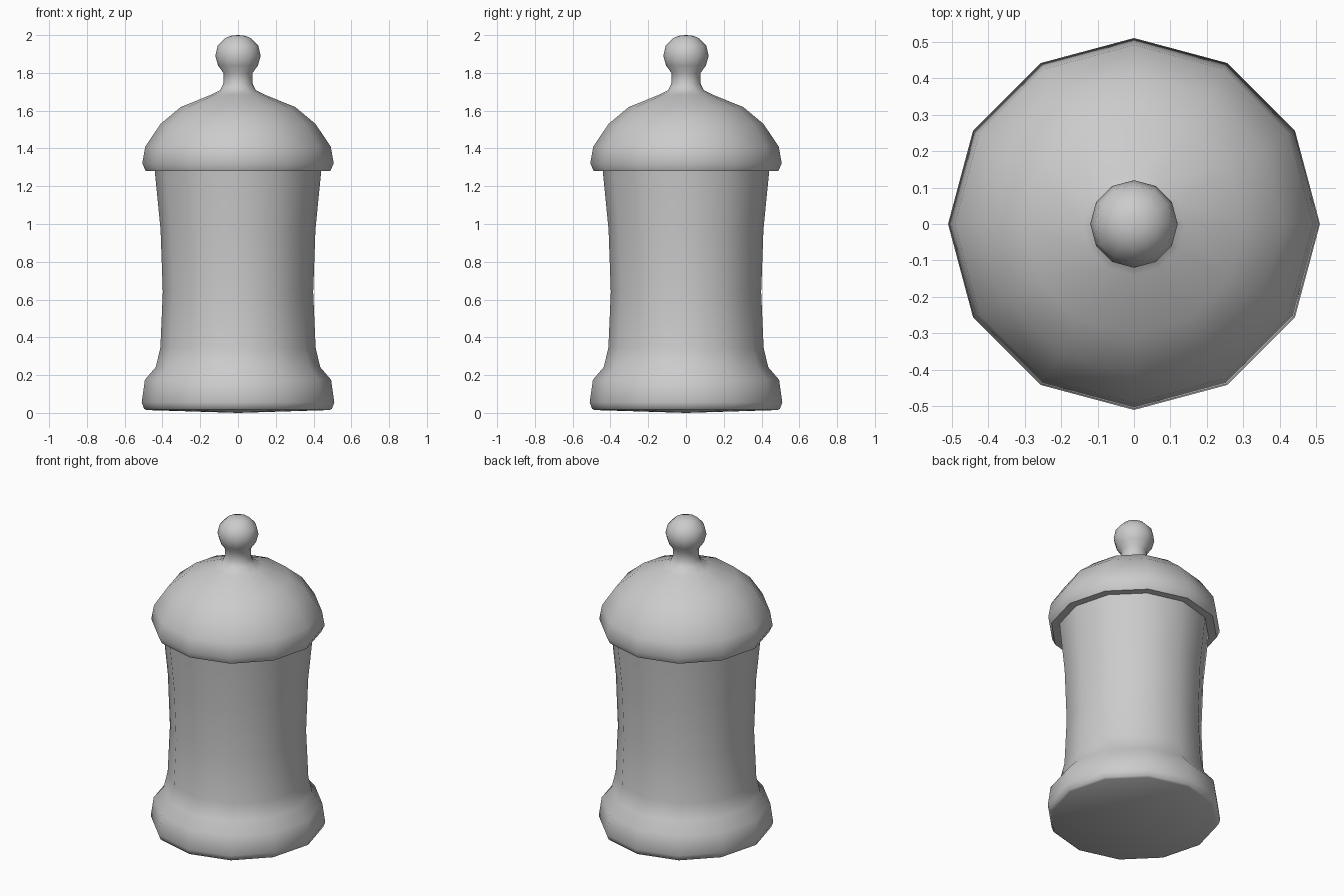
import bpy, bmesh, math

if "Cube" in bpy.data.objects:
    bpy.data.objects.remove(bpy.data.objects["Cube"])

SIDES = 12


def lathe(name, profile):
    """Turn an (r, z) profile around the z axis with 12 sides."""
    bm = bmesh.new()
    verts = [bm.verts.new((r, 0, z)) for r, z in profile]
    edges = [bm.edges.new(pair) for pair in zip(verts, verts[1:])]
    bmesh.ops.spin(bm, geom=verts + edges, cent=(0, 0, 0), axis=(0, 0, 1),
                   angle=2 * math.pi, steps=SIDES)
    bmesh.ops.remove_doubles(bm, verts=bm.verts[:], dist=0.0005)
    bmesh.ops.recalc_face_normals(bm, faces=bm.faces[:])
    mesh = bpy.data.meshes.new(name)
    bm.to_mesh(mesh)
    bm.free()
    obj = bpy.data.objects.new(name, mesh)
    bpy.context.collection.objects.link(obj)
    bpy.ops.object.select_all(action='DESELECT')
    obj.select_set(True)
    bpy.context.view_layer.objects.active = obj
    bpy.ops.object.shade_smooth_by_angle(angle=math.radians(50))
    return obj


# Jar: flared foot and waisted body, closed just under the lid
lathe("jar_body", [
    (0, 0), (0.485, 0.015), (0.497, 0.022), (0.51, 0.055), (0.493, 0.175),
    (0.435, 0.243), (0.411, 0.345), (0.398, 0.64), (0.41, 0.97),
    (0.441, 1.285), (0, 1.285)])

# Lid: overhanging rim, dome, neck and ball knob
lathe("lid", [
    (0, 1.283), (0.488, 1.28), (0.507, 1.32), (0.491, 1.41), (0.41, 1.53),
    (0.302, 1.62), (0.14, 1.685), (0.093, 1.71), (0.077, 1.745),
    (0.077, 1.80), (0.105, 1.838), (0.12, 1.89), (0.108, 1.943),
    (0.067, 1.985), (0.03, 1.998), (0, 2.0)])
